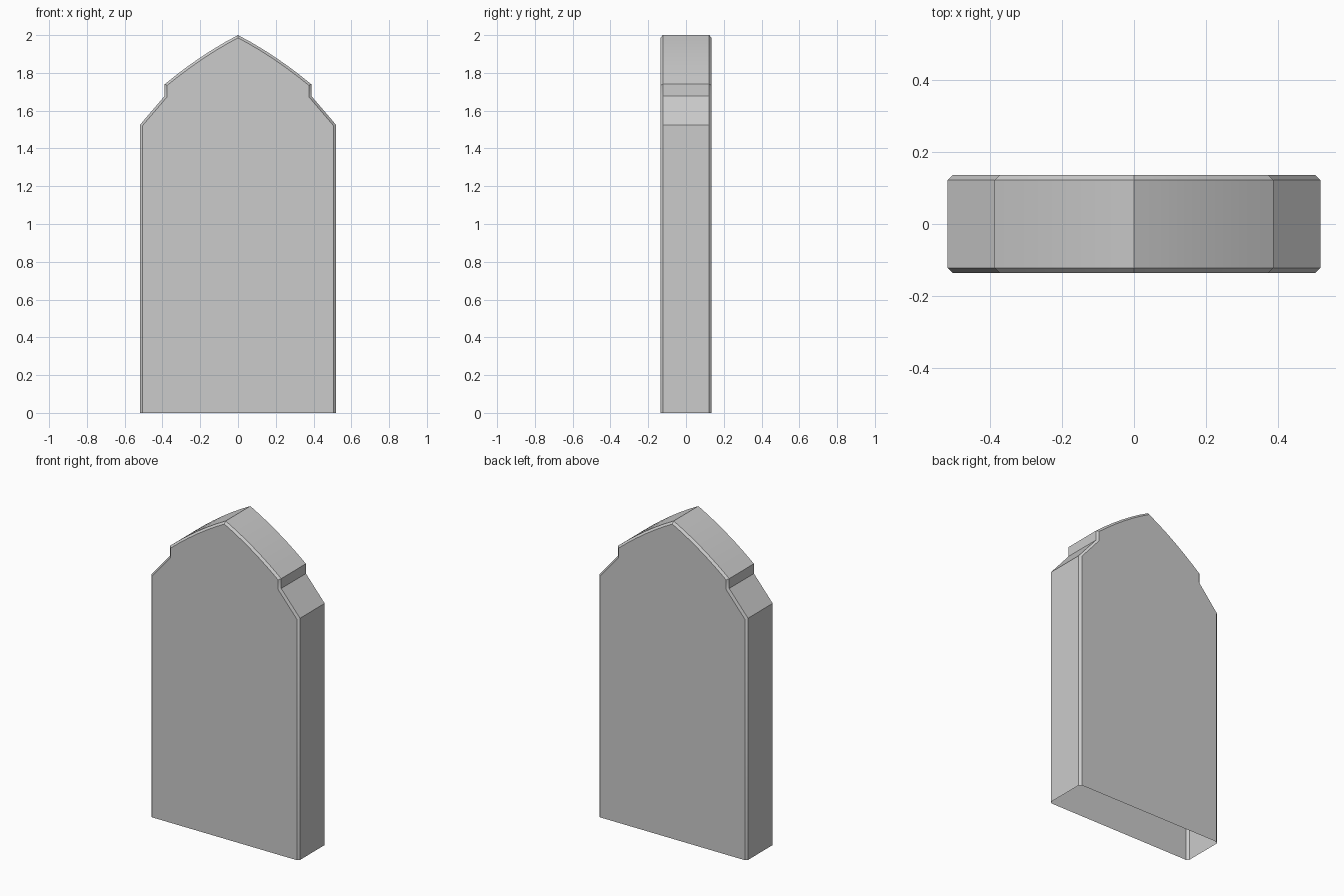
import bpy, bmesh

if "Cube" in bpy.data.objects:
    bpy.data.objects.remove(bpy.data.objects["Cube"])

HALF_DEPTH = 0.136
BEVEL = 0.013

# Right half of the outline, bottom to peak: side, shoulder, notch, bowed gable
right = [(0.519, 0.0), (0.519, 1.525), (0.388, 1.678)]
STEPS, BOW = 6, 0.015
for i in range(STEPS + 1):
    t = 1 - i / STEPS
    right.append((0.388 * t, 2.0 - 0.26 * t + 4 * BOW * t * (1 - t)))
outline = right + [(-x, z) for x, z in reversed(right[:-1])]

# Slab: front and back faces plus rim, open underneath
bm = bmesh.new()
front = [bm.verts.new((x, -HALF_DEPTH, z)) for x, z in outline]
back = [bm.verts.new((x, HALF_DEPTH, z)) for x, z in outline]
bm.faces.new(front)
bm.faces.new(back[::-1])
for i in range(len(outline) - 1):
    bm.faces.new((front[i], back[i], back[i + 1], front[i + 1]))
bmesh.ops.recalc_face_normals(bm, faces=bm.faces[:])

# Narrow chamfer around the front and back outlines
rims = [bm.edges.get((loop[i], loop[i + 1]))
        for loop in (front, back) for i in range(len(loop) - 1)]
bmesh.ops.bevel(bm, geom=rims, offset=BEVEL, offset_type='OFFSET',
                segments=1, profile=0.5, affect='EDGES')

mesh = bpy.data.meshes.new("headstone_slab")
bm.to_mesh(mesh)
bm.free()
slab = bpy.data.objects.new("headstone_slab", mesh)
bpy.context.collection.objects.link(slab)
bpy.context.view_layer.objects.active = slab
slab.select_set(True)
bpy.ops.object.shade_smooth_by_angle(angle=0.52)
